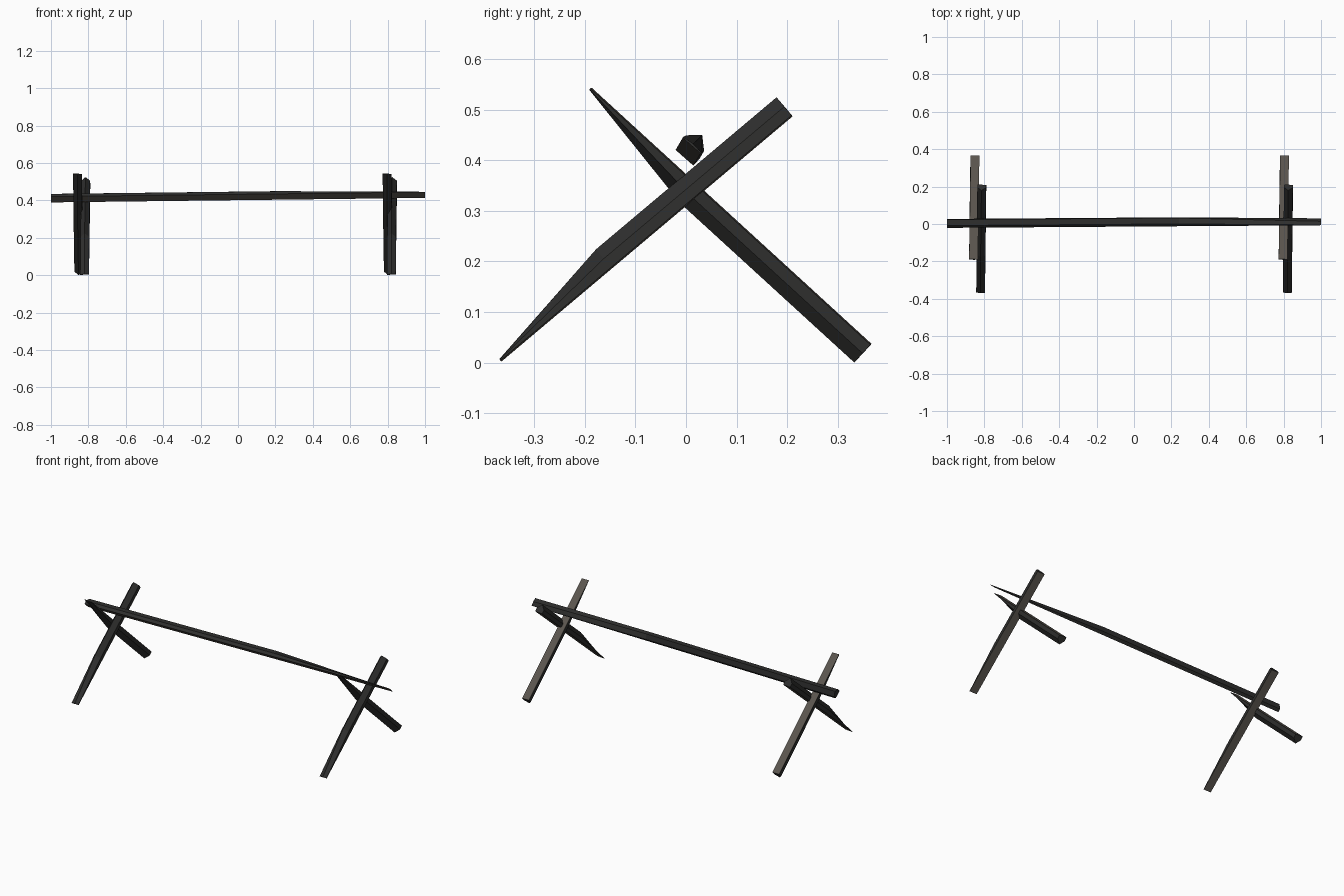
import bpy, bmesh
from mathutils import Vector

if "Cube" in bpy.data.objects:
    bpy.data.objects.remove(bpy.data.objects["Cube"])


def material(name, rgb):
    m = bpy.data.materials.new(name)
    m.diffuse_color = (*rgb, 1)
    m.use_nodes = True
    m.node_tree.nodes["Principled BSDF"].inputs["Base Color"].default_value = m.diffuse_color
    return m


CHARCOAL = material("charcoal", (0.028, 0.028, 0.027))
BROWN = material("grey brown", (0.105, 0.093, 0.078))


def stick(name, tail, tip, ridge_dir, height, half=0.0235, kink=0.62):
    """Split log: house-shaped section, flat base, chisel-shaped tip."""
    tail, tip = Vector(tail), Vector(tip)
    axis = (tip - tail).normalized()
    n = Vector(ridge_dir)
    n = (n - axis * n.dot(axis)).normalized()
    u = axis.cross(n)
    bm = bmesh.new()
    rings = []
    for t, h in ((0, height), (kink, height), (1, 0.005)):
        c = tail.lerp(tip, t)
        section = ((-half, 0), (half, 0), (half, 0.47 * h), (0, h), (-half, 0.47 * h))
        rings.append([bm.verts.new(c + u * a + n * b) for a, b in section])
    # Sides: the flat base (first face of each ring) is the lighter wood
    for r, s in zip(rings, rings[1:]):
        for i in range(5):
            j = (i + 1) % 5
            f = bm.faces.new((r[i], r[j], s[j], s[i]))
            f.material_index = 1 if i == 0 else 0
    bm.faces.new(rings[0])
    bm.faces.new(rings[-1])
    bmesh.ops.recalc_face_normals(bm, faces=bm.faces)
    me = bpy.data.meshes.new(name)
    bm.to_mesh(me)
    bm.free()
    me.materials.append(CHARCOAL)
    me.materials.append(BROWN)
    bpy.context.collection.objects.link(bpy.data.objects.new(name, me))


# Crossed legs at each end
for side, xa, xb in (("left", -0.818, -0.855), ("right", 0.822, 0.800)):
    stick(side + "_front_leg", (xa + 0.005, 0.21, 0.488), (xa - 0.002, -0.366, 0.003),
          (-0.06, -0.64, 0.77), 0.048)
    stick(side + "_back_leg", (xb + 0.005, 0.366, 0.036), (xb - 0.003, -0.188, 0.543),
          (-0.06, -0.675, -0.738), 0.049)

# Long rail resting across the legs
stick("rail", (-1, -0.003, 0.405), (1, 0.011, 0.429), (0, 0.66, 0.75), 0.040)
